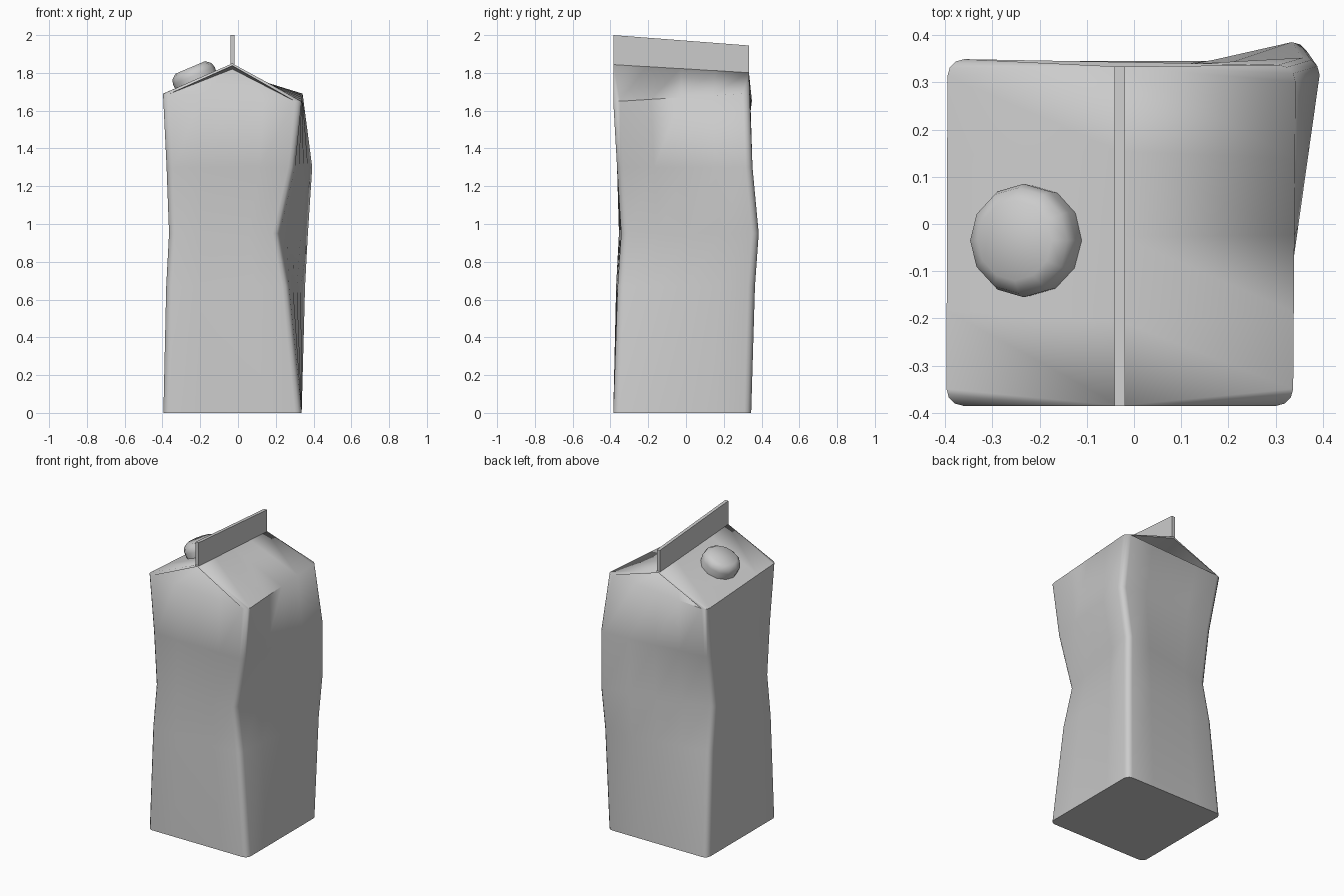
import bpy, bmesh, math
from mathutils import Vector, Matrix

if "Cube" in bpy.data.objects:
    bpy.data.objects.remove(bpy.data.objects["Cube"])


def finish(name, bm, angle):
    bmesh.ops.recalc_face_normals(bm, faces=bm.faces)
    me = bpy.data.meshes.new(name)
    bm.to_mesh(me)
    bm.free()
    ob = bpy.data.objects.new(name, me)
    bpy.context.collection.objects.link(ob)
    bpy.ops.object.select_all(action='DESELECT')
    ob.select_set(True)
    bpy.context.view_layer.objects.active = ob
    bpy.ops.object.shade_smooth_by_angle(angle=math.radians(angle))
    return ob


# Dented carton wall: (x, y, z) of front-left, front-right, back-right, back-left corners
LEVELS = [
    [(-.395, -.385, 0), (.337, -.385, 0), (.337, .345, 0), (-.395, .345, 0)],
    [(-.38, -.37, .67), (.27, -.362, .67), (.355, .365, .67), (-.375, .285, .67)],
    [(-.365, -.355, .95), (.22, -.343, .95), (.37, .385, .95), (-.365, .235, .95)],
    [(-.378, -.365, 1.3), (.302, -.365, 1.3), (.393, .352, 1.3), (-.37, .285, 1.3)],
    [(-.397, -.385, 1.69), (.337, -.385, 1.65), (.342, .337, 1.69), (-.395, .349, 1.65)],
]
RAD, ARC, DIV = .036, 3, 4
STEP = ARC + DIV


def ring(corners):
    arcs = []
    for c, (x, y, z) in enumerate(corners):
        cx, cy = x - math.copysign(RAD, x), y - math.copysign(RAD, y)
        arcs.append([Vector((cx + RAD * math.cos(a), cy + RAD * math.sin(a), z))
                     for a in (math.pi * (1 + c / 2 + k / ARC / 2) for k in range(ARC + 1))])
    pts = []
    for c in range(4):
        nxt = arcs[(c + 1) % 4][0]
        pts += arcs[c] + [arcs[c][-1].lerp(nxt, i / DIV) for i in range(1, DIV)]
    return pts


bm = bmesh.new()
rings = [[bm.verts.new(p) for p in ring(lv)] for lv in LEVELS]
n = len(rings[0])
for lo, hi in zip(rings, rings[1:]):
    for i in range(n):
        j = (i + 1) % n
        bm.faces.new((lo[i], lo[j], hi[j], hi[i]))
bm.faces.new(rings[0])

# Gable roof slopes
top = rings[-1]
front, back = Vector((-.03, -.385, 1.85)), Vector((-.03, .333, 1.805))
ridge = [bm.verts.new(front.lerp(back, i / DIV)) for i in range(DIV + 1)]
right0, left0 = STEP + ARC, 3 * STEP + ARC
for i in range(DIV):
    bm.faces.new((top[right0 + i], top[right0 + i + 1], ridge[i + 1], ridge[i]))
    bm.faces.new((top[left0 + i], top[(left0 + i + 1) % n], ridge[DIV - i - 1], ridge[DIV - i]))

# Folded-in gable ends
for first, peak, side in ((0, ridge[0], 1), (2, ridge[-1], -1)):
    s = first * STEP
    for base in (s, s + STEP):
        for k in range(ARC):
            bm.faces.new((top[base + k], top[base + k + 1], peak))
    edge = [top[s + ARC + i] for i in range(DIV + 1)]
    apex = bm.verts.new(peak.co - Vector((0, 0, .012)))
    fold = bm.verts.new(peak.co + Vector((0, .17 * side, -.03)))
    bm.faces.new((edge[0], peak, apex))
    bm.faces.new((edge[-1], apex, peak))
    bm.faces.new((edge[0], apex, fold))
    bm.faces.new((edge[-1], fold, apex))
    for a, b in zip(edge, edge[1:]):
        bm.faces.new((a, b, fold))
finish("carton_body", bm, 66)

# Sealed fin along the ridge
bm = bmesh.new()
outline = [(-.385, 1.84), (.333, 1.795), (.333, 1.945), (-.385, 2.0)]
sides = [[bm.verts.new((x, y, z)) for y, z in outline] for x in (-.041, -.019)]
for s in sides:
    bm.faces.new(s)
for i in range(4):
    j = (i + 1) % 4
    bm.faces.new((sides[0][i], sides[0][j], sides[1][j], sides[1][i]))
finish("top_fin", bm, 30)

# Twelve-sided screw cap on the left slope
bm = bmesh.new()
profile = [(.115, -.03), (.12, .03), (.112, .056), (.085, .078)]
rows = []
for r, h in profile:
    rows.append([bm.verts.new((r * math.cos(k * math.tau / 12), r * math.sin(k * math.tau / 12), h))
                 for k in range(12)])
for lo, hi in zip(rows, rows[1:]):
    for i in range(12):
        j = (i + 1) % 12
        bm.faces.new((lo[i], lo[j], hi[j], hi[i]))
bm.faces.new(rows[0])
bm.faces.new(rows[-1])
bm.transform(Matrix.Translation((-.222, -.035, 1.757)) @ Matrix.Rotation(math.radians(-23), 4, 'Y'))
finish("screw_cap", bm, 50)
